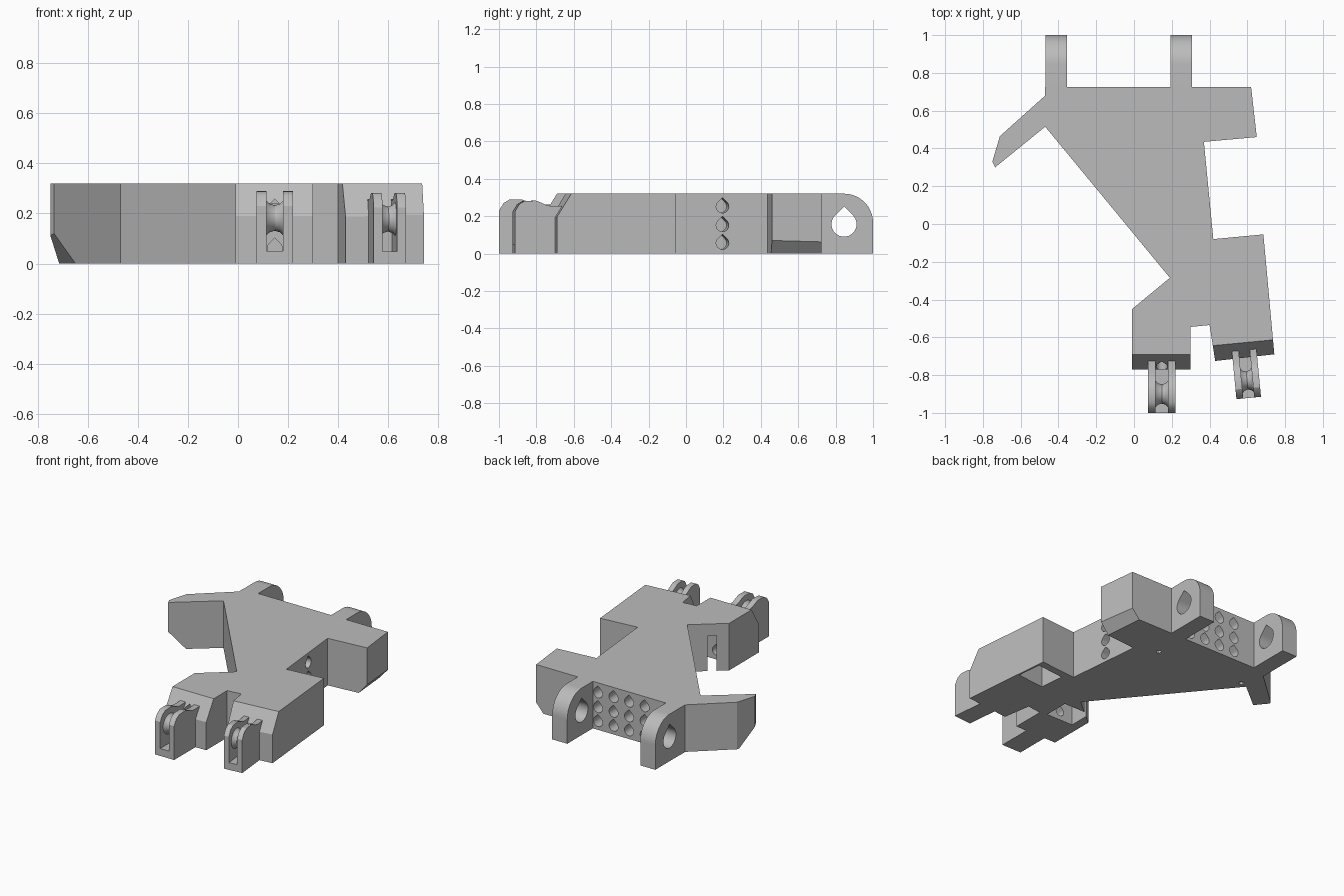
import bpy, bmesh, math
from mathutils import Matrix, Vector

if "Cube" in bpy.data.objects:
    bpy.data.objects.remove(bpy.data.objects["Cube"])

GREY = (0.5, 0.5, 0.5, 1)
grey = bpy.data.materials.new("plain grey")
grey.use_nodes = True
grey.diffuse_color = GREY
grey.node_tree.nodes["Principled BSDF"].inputs["Base Color"].default_value = GREY

UP = Vector((0, 0, 1))
THICK = 0.32
HOLE_R, TUNNEL_R = 0.067, 0.034
ROWS = (0.06, 0.155, 0.255)


def frame(x, y, z, axis):
    """Local z runs along a level axis, local y points up."""
    w = Vector((axis[0], axis[1], 0)).normalized()
    m = Matrix((UP.cross(w), UP, w)).transposed().to_4x4()
    return Matrix.Translation((x, y, z)) @ m


def side_frame(x, y, forward):
    """Local x runs forward, local y points up, local z runs across."""
    return frame(x, y, 0, (forward[1], -forward[0]))


def finish(name, bm):
    bmesh.ops.recalc_face_normals(bm, faces=bm.faces[:])
    mesh = bpy.data.meshes.new(name)
    bm.to_mesh(mesh)
    bm.free()
    mesh.materials.append(grey)
    obj = bpy.data.objects.new(name, mesh)
    bpy.context.collection.objects.link(obj)
    return obj


def prism(name, points, depth, matrix):
    """Extrude a flat profile, centred on the local xy plane."""
    bm = bmesh.new()
    face = bm.faces.new([bm.verts.new((x, y, -depth / 2)) for x, y in points])
    new = bmesh.ops.extrude_face_region(bm, geom=[face])["geom"]
    bmesh.ops.translate(bm, vec=(0, 0, depth),
                        verts=[v for v in new if isinstance(v, bmesh.types.BMVert)])
    bm.transform(matrix)
    return finish(name, bm)


def teardrop(r, n=24):
    """Round hole with a pointed roof."""
    arc = [math.radians(135 + 270 * i / n) for i in range(n + 1)]
    return [(r * math.cos(a), r * math.sin(a)) for a in arc] + [(0, r * math.sqrt(2))]


def circle(r, n=20):
    return [(r * math.cos(math.tau * i / n), r * math.sin(math.tau * i / n)) for i in range(n)]


def rect(x0, x1, y0, y1):
    return [(x0, y0), (x1, y0), (x1, y1), (x0, y1)]


def cut(obj, points, depth, matrix):
    cutter = prism("cutter", points, depth, matrix)
    cutter.hide_render = True
    mod = obj.modifiers.new("cut", "BOOLEAN")
    mod.operation = "DIFFERENCE"
    mod.solver = "EXACT"
    mod.object = cutter
    bpy.context.view_layer.objects.active = obj
    bpy.ops.object.modifier_apply(modifier=mod.name)
    bpy.data.objects.remove(cutter)


def smooth(obj):
    bpy.ops.object.select_all(action="DESELECT")
    obj.select_set(True)
    bpy.context.view_layer.objects.active = obj
    bpy.ops.object.shade_smooth_by_angle(angle=math.radians(30))


# Palm plate with finger stubs, side tab and ear
outline = [(-0.47, 0.725), (0.62, 0.725), (0.65, 0.46), (0.37, 0.435), (0.42, -0.08),
           (0.685, -0.055), (0.743, -0.69), (0.43, -0.725), (0.40, -0.535),
           (0.30, -0.545), (0.30, -0.77), (-0.01, -0.77), (-0.01, -0.45),
           (0.19, -0.285), (-0.47, 0.515), (-0.735, 0.30), (-0.75, 0.33),
           (-0.71, 0.465), (-0.47, 0.68)]
palm = prism("palm_body", outline, THICK, Matrix.Translation((0, 0, THICK / 2)))

# Finger stubs: front point, direction, hinge scale
fingers = [("inner", (0.147, -0.77), (0, -1), (1, 1, 1)),
           ("outer", (0.587, -0.708), (0.095, -0.995), (0.93, 0.975, 0.9))]

for _, (x, y), forward, _ in fingers:
    m = side_frame(x, y, forward)
    # Sloping front edge
    cut(palm, [(0.005, 0.182), (0.1, 0.182), (0.1, 0.4), (-0.08, 0.4), (-0.08, THICK)], 0.4, m)
    # Cord tunnels into the stub
    for z in (0.06, 0.215):
        cut(palm, teardrop(0.03, 16), 0.6, frame(x, y, z, forward))

# Pockets open underneath
for x, y, angle in ((0.15, -0.45, 0), (0.585, -0.20, 5.5)):
    turn = Matrix.Rotation(math.radians(angle), 4, "Z")
    cut(palm, rect(-0.1, 0.1, -0.085, 0.085), 0.48, Matrix.Translation((x, y, 0)) @ turn)

# Large pointed holes: finger backs, ear and tab
for x, y, axis, depth in ((0.09, -0.37, (-0.636, 0.771), 0.24),
                          (0.55, -0.067, (-0.09, 1), 0.24),
                          (-0.578, 0.427, (-0.63, 0.777), 0.5),
                          (0.51, 0.58, (-0.09, 1), 0.4)):
    cut(palm, teardrop(HOLE_R), depth, frame(x, y, 0.157, axis))

# Rows of cord tunnels in the sides and back
tunnels = [(-0.3, 0.31, (0.77, 0.64)), (0.393, 0.195, (1, 0.1))]
tunnels += [(0.155 - 0.117 * i, 0.725, (0, 1)) for i in range(4)]
for x, y, axis in tunnels:
    for z in ROWS:
        cut(palm, teardrop(TUNNEL_R, 16), 0.24, frame(x, y, z - 0.004, axis))

# Small holes underneath
for x, y in ((0.22, 0.5), (-0.42, 0.53)):
    cut(palm, circle(0.016, 12), 0.06, Matrix.Translation((x, y, 0)))

# Lower corner chamfers of ear and tab
for x, y, inward, a, b in ((-0.735, 0.30, (0.777, 0.63), 0.11, 0.12),
                           (0.65, 0.46, (-0.996, -0.089), 0.06, 0.07)):
    cut(palm, [(-a, 2 * b), (2 * a, -b), (-a, -b)], 0.62, side_frame(x, y, inward))
smooth(palm)

# Rear lugs with rounded top
lug_r = 0.155
arc = [math.radians(90 * i / 16) for i in range(17)]
lug_profile = [(0, 0), (0.275, 0)]
lug_profile += [(0.12 + lug_r * math.cos(a), THICK - lug_r + lug_r * math.sin(a)) for a in arc]
lug_profile += [(0, THICK)]
for name, x in (("rear_lug_right", -0.4125), ("rear_lug_left", 0.25)):
    m = side_frame(x, 0.725, (0, 1))
    lug = prism(name, lug_profile, 0.113, m)
    cut(lug, teardrop(HOLE_R), 0.3, m @ Matrix.Translation((0.12, 0.157, 0)))
    smooth(lug)

# Finger hinges: forked block plus grooved spool
hinge_profile = [(-0.05, 0), (0.23, 0), (0.23, 0.23), (0.205, 0.27), (0.175, 0.288),
                 (0.11, 0.29), (0.08, 0.28), (0.05, 0.266), (0.02, 0.26), (-0.05, 0.262)]
spool_profile = [(0.02, -0.034), (0.07, -0.034), (0.057, -0.02), (0.051, 0),
                 (0.057, 0.02), (0.07, 0.034), (0.02, 0.034)]
for label, (x, y), forward, scale in fingers:
    m = side_frame(x, y, forward) @ Matrix.Diagonal((*scale, 1))
    pin = m @ Matrix.Translation((0.13, 0.182, 0))
    fork = prism(label + "_hinge_fork", hinge_profile, 0.145, m)
    cut(fork, rect(-0.1, 0.3, 0.05, 0.4), 0.065, m)
    cut(fork, circle(0.021), 0.3, pin)
    smooth(fork)

    bm = bmesh.new()
    ring = [bm.verts.new((r, 0, w)) for r, w in spool_profile]
    edges = [bm.edges.new((ring[i - 1], ring[i])) for i in range(len(ring))]
    bmesh.ops.spin(bm, geom=ring + edges, axis=(0, 0, 1), cent=(0, 0, 0),
                   angle=math.tau, steps=32)
    bmesh.ops.remove_doubles(bm, verts=bm.verts[:], dist=0.0005)
    bm.transform(pin)
    smooth(finish(label + "_hinge_spool", bm))
